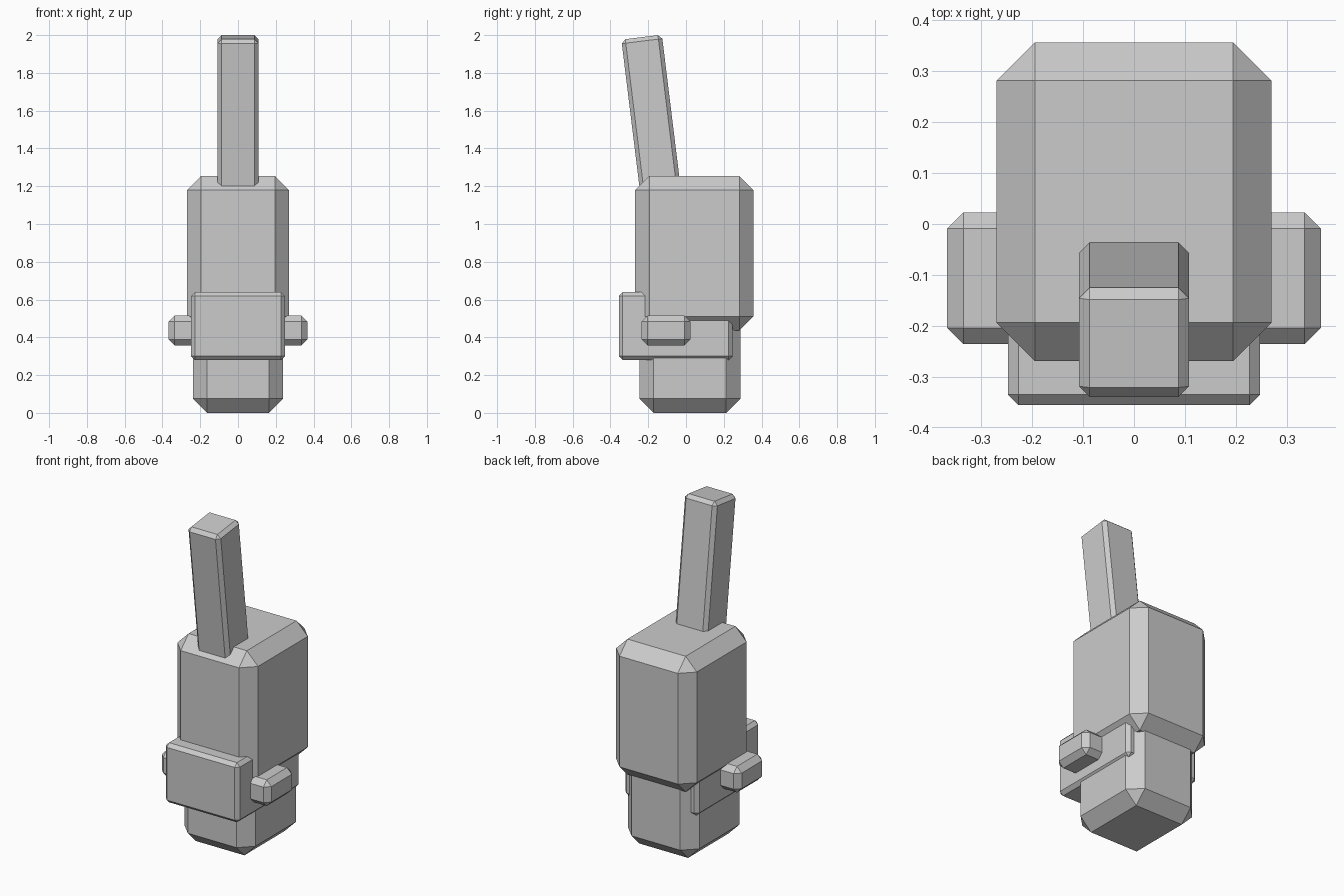
import bpy, bmesh, math
from mathutils import Matrix, Vector

if "Cube" in bpy.data.objects:
    bpy.data.objects.remove(bpy.data.objects["Cube"])


def chamfered_box(name, lo, hi, chamfer, tilt=0.0, pivot=(0, 0, 0)):
    """Box between two corners with one-segment bevels, tilted about x, then moved to pivot."""
    lo, hi = Vector(lo), Vector(hi)
    bm = bmesh.new()
    bmesh.ops.create_cube(bm, size=1)
    bmesh.ops.scale(bm, vec=hi - lo, verts=bm.verts)
    bmesh.ops.translate(bm, vec=(lo + hi) / 2, verts=bm.verts)
    bmesh.ops.bevel(bm, geom=bm.edges[:], offset=chamfer, segments=1,
                    affect='EDGES', profile=0.5)
    bmesh.ops.transform(bm, verts=bm.verts,
                        matrix=Matrix.Translation(pivot) @ Matrix.Rotation(tilt, 4, 'X'))
    bmesh.ops.recalc_face_normals(bm, faces=bm.faces)
    mesh = bpy.data.meshes.new(name)
    bm.to_mesh(mesh)
    bm.free()
    obj = bpy.data.objects.new(name, mesh)
    bpy.context.collection.objects.link(obj)
    return obj


# Main block and the narrower foot beneath it
chamfered_box("body", (-0.27, -0.269, 0.435), (0.27, 0.357, 1.255), 0.075)
chamfered_box("base", (-0.238, -0.247, 0.0), (0.238, 0.288, 0.6), 0.075)

# Collar that projects at the front, and the bar through its sides
chamfered_box("collar", (-0.248, -0.356, 0.279), (0.248, 0.246, 0.64), 0.021)
chamfered_box("side_bar", (-0.367, -0.236, 0.357), (0.367, 0.023, 0.515), 0.032)

# Tall post leaning forward, measured down from the centre of its top face
chamfered_box("post", (-0.108, -0.108, -0.95), (0.108, 0.108, 0.0), 0.021,
              tilt=math.radians(7), pivot=(0, -0.235, 1.989))
